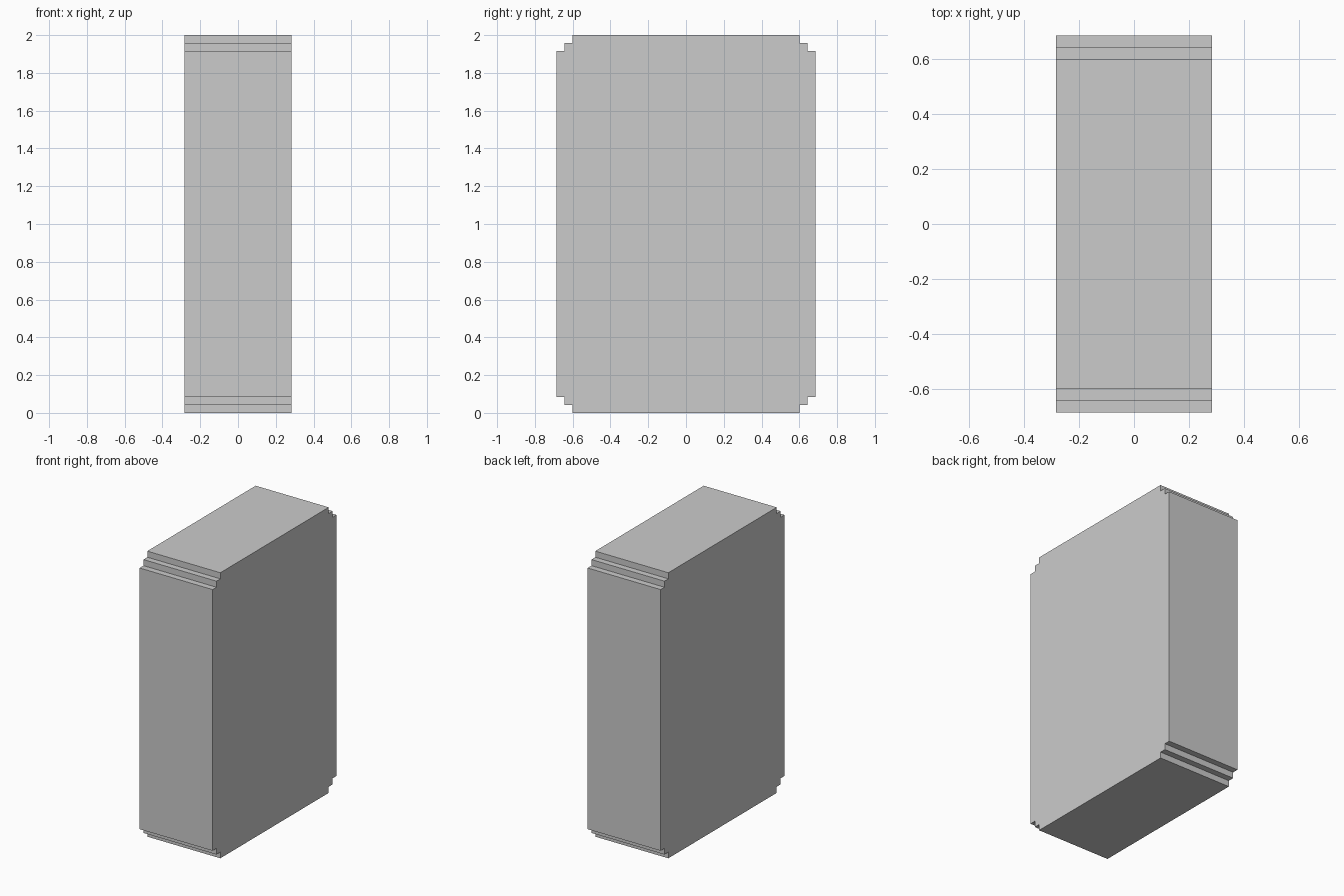
import bpy, bmesh

if "Cube" in bpy.data.objects:
    bpy.data.objects.remove(bpy.data.objects["Cube"])

HALF_X, HALF_Y, HEIGHT, STEP = 0.283, 0.685, 2.0, 0.0427

# Stepped corner, from the bottom face up to the side face (y, z)
corner = [(HALF_Y - 2 * STEP, 0), (HALF_Y - 2 * STEP, STEP),
          (HALF_Y - STEP, STEP), (HALF_Y - STEP, 2 * STEP),
          (HALF_Y, 2 * STEP)]

# Mirror the corner to all four to close the profile
right = corner + [(y, HEIGHT - z) for y, z in reversed(corner)]
profile = right + [(-y, z) for y, z in reversed(right)]

# Extrude the profile across the width
bm = bmesh.new()
face = bm.faces.new([bm.verts.new((-HALF_X, y, z)) for y, z in profile])
result = bmesh.ops.extrude_face_region(bm, geom=[face], use_keep_orig=True)
moved = [v for v in result["geom"] if isinstance(v, bmesh.types.BMVert)]
bmesh.ops.translate(bm, verts=moved, vec=(2 * HALF_X, 0, 0))
bmesh.ops.recalc_face_normals(bm, faces=bm.faces)

mesh = bpy.data.meshes.new("stepped_block")
bm.to_mesh(mesh)
bm.free()
bpy.context.collection.objects.link(bpy.data.objects.new("stepped_block", mesh))
